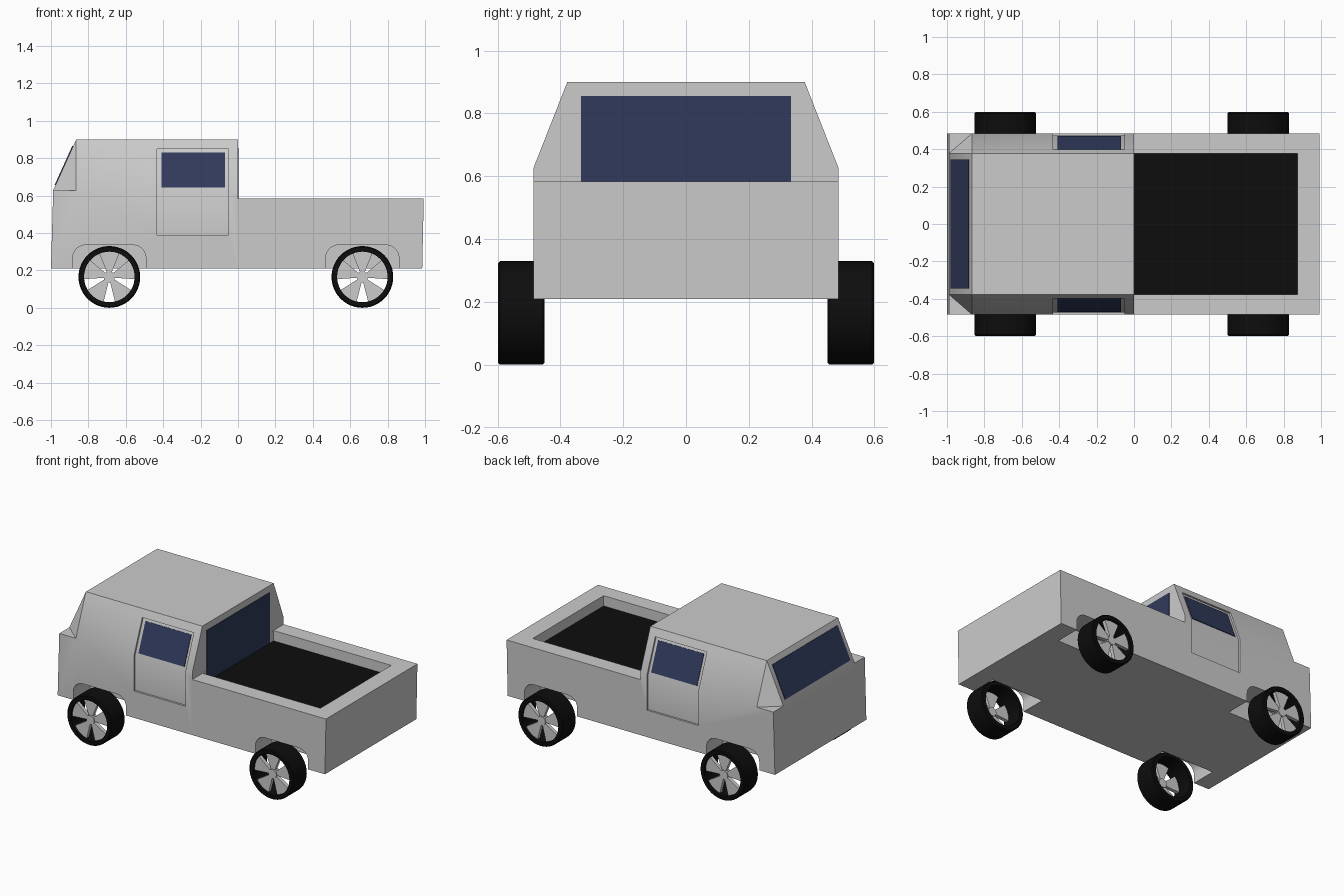
import bpy, bmesh
from math import sin, cos, pi, radians
from mathutils import Vector

if "Cube" in bpy.data.objects:
    bpy.data.objects.remove(bpy.data.objects["Cube"])


def material(name, rgb):
    m = bpy.data.materials.new(name)
    m.diffuse_color = (*rgb, 1)
    m.use_nodes = True
    m.node_tree.nodes["Principled BSDF"].inputs["Base Color"].default_value = m.diffuse_color
    return m


GLASS = material("dark_glass", (0.03, 0.042, 0.105))
BLACK = material("black", (0.004, 0.004, 0.004))


def finish(name, bm, mat=None, smooth=False):
    bmesh.ops.recalc_face_normals(bm, faces=bm.faces)
    me = bpy.data.meshes.new(name)
    bm.to_mesh(me)
    bm.free()
    ob = bpy.data.objects.new(name, me)
    bpy.context.collection.objects.link(ob)
    if mat:
        me.materials.append(mat)
    if smooth:
        shade(ob)
    return ob


def shade(ob):
    bpy.ops.object.select_all(action='DESELECT')
    ob.select_set(True)
    bpy.context.view_layer.objects.active = ob
    bpy.ops.object.shade_smooth_by_angle(angle=radians(30))


def prism(bm, pts, vec):
    """Closed solid: polygon pts pushed along vec."""
    lo = [bm.verts.new(p) for p in pts]
    hi = [bm.verts.new(Vector(p) + Vector(vec)) for p in pts]
    n = len(pts)
    bm.faces.new(lo)
    bm.faces.new(hi[::-1])
    for i in range(n):
        j = (i + 1) % n
        bm.faces.new((lo[i], lo[j], hi[j], hi[i]))


def plate(name, pts, vec, mat):
    bm = bmesh.new()
    prism(bm, pts, vec)
    return finish(name, bm, mat)


# Body shell: one side's points, mirrored across y
W, R = 0.485, 0.378
P = dict(a=(-1, W, .21), m=(0, W, .21), b=(.985, W, .21), c=(.993, W, .583),
         d=(0, W, .583), e=(0, W, .628), f=(-.865, W, .628), g=(-.988, W, .628),
         h=(-.988, R, .628), i=(-.865, R, .9), j=(0, R, .9))
bm = bmesh.new()
L = {k: bm.verts.new(p) for k, p in P.items()}
M = {k: bm.verts.new((p[0], -p[1], p[2])) for k, p in P.items()}
for side in (L, M):
    for face in ("amdefg", "mbcd", "feji", "fih", "gfh"):
        bm.faces.new([side[k] for k in face])
for strip in ("am", "mb", "bc", "cd", "dej", "ji", "ih", "hga"):
    bm.faces.new([L[k] for k in strip] + [M[k] for k in reversed(strip)])
body = finish("truck_body", bm)


def side_y(z):
    return W - max(0, z - .628) * (W - R) / (.9 - .628)


# Cutters: bed pocket, wheel arches, door recesses
WHEELS = (-.688, .665)
DEPTH = .013
bm = bmesh.new()
prism(bm, [(.001, -.376, .51), (.875, -.376, .51), (.875, .376, .51), (.001, .376, .51)], (0, 0, .2))
for s in (1, -1):
    for x in WHEELS:
        half, top, r = .196, .336, .07
        arc = [(half - r + r * cos(t), top - r + r * sin(t)) for t in [k * pi / 12 for k in range(7)]]
        prof = [(half, .1)] + arc + [(-u, z) for u, z in reversed(arc)] + [(-half, .1)]
        prism(bm, [(x + u, s * .31, z) for u, z in prof], (0, s * .3, 0))
    door = [(W - DEPTH, .39), (W - DEPTH, .628), (side_y(.85) - DEPTH, .85), (.52, .85), (.52, .39)]
    prism(bm, [(-.433, s * y, z) for y, z in door], (.383, 0, 0))
cutter = finish("cutter", bm)
cutter.hide_render = True
mod = body.modifiers.new("cut", 'BOOLEAN')
mod.operation = 'DIFFERENCE'
mod.solver = 'EXACT'
mod.object = cutter
bpy.context.view_layer.objects.active = body
bpy.ops.object.modifier_apply(modifier=mod.name)
bpy.data.objects.remove(cutter)
shade(body)

# Black bed floor
plate("bed_floor", [(.001, -.376, .51), (.875, -.376, .51), (.875, .376, .51), (.001, .376, .51)],
      (0, 0, .004), BLACK)

# Windshield on the slanted front, rear window on the cab back
foot, head = Vector((-.988, 0, .628)), Vector((-.865, 0, .9))
lo, hi = foot.lerp(head, .1), foot.lerp(head, .87)
plate("windshield", [(lo.x, -.345, lo.z), (lo.x, .345, lo.z), (hi.x, .345, hi.z), (hi.x, -.345, hi.z)],
      (-.0045, 0, .002), GLASS)
plate("rear_window", [(0, -.335, .514), (0, .335, .514), (0, .335, .855), (0, -.335, .855)],
      (.004, 0, 0), GLASS)

# Door windows
for s, name in ((-1, "door_window_front"), (1, "door_window_back")):
    y0, y1 = side_y(.642) - DEPTH, side_y(.83) - DEPTH
    plate(name, [(-.41, s * y0, .642), (-.07, s * y0, .642), (-.07, s * y1, .83), (-.41, s * y1, .83)],
          (0, s * .004, .0015), GLASS)

# Wheels: lathed open tyre, five wedge spokes and a hub
RAD, SEG = .165, 48
TYRE = [(.135, .45), (.159, .45), (RAD, .456), (RAD, .592), (.159, .598), (.135, .598)]
for x in WHEELS:
    for s in (1, -1):
        tag = ("front" if x < 0 else "rear") + ("_left" if s > 0 else "_right")
        bm = bmesh.new()
        rings = [[bm.verts.new((x + r * cos(2 * pi * k / SEG), s * y, RAD + r * sin(2 * pi * k / SEG)))
                  for k in range(SEG)] for r, y in TYRE]
        for n, ring in enumerate(rings):
            nxt = rings[(n + 1) % len(rings)]
            for k in range(SEG):
                q = (k + 1) % SEG
                bm.faces.new((ring[k], ring[q], nxt[q], nxt[k]))
        finish(tag + "_tyre", bm, BLACK, True)

        bm = bmesh.new()
        for k in range(5):
            mid = pi / 2 + 2 * pi * k / 5
            pts = [(.022, -.5), (.137, -.4), (.137, -.2), (.137, 0), (.137, .2), (.137, .4), (.022, .5)]
            prism(bm, [(x + r * cos(mid + t), s * .555, RAD + r * sin(mid + t)) for r, t in pts],
                  (0, s * .025, 0))
        prism(bm, [(x + .03 * cos(k * pi / 8), s * .545, RAD + .03 * sin(k * pi / 8)) for k in range(16)],
              (0, s * .04, 0))
        finish(tag + "_rim", bm, None, True)
